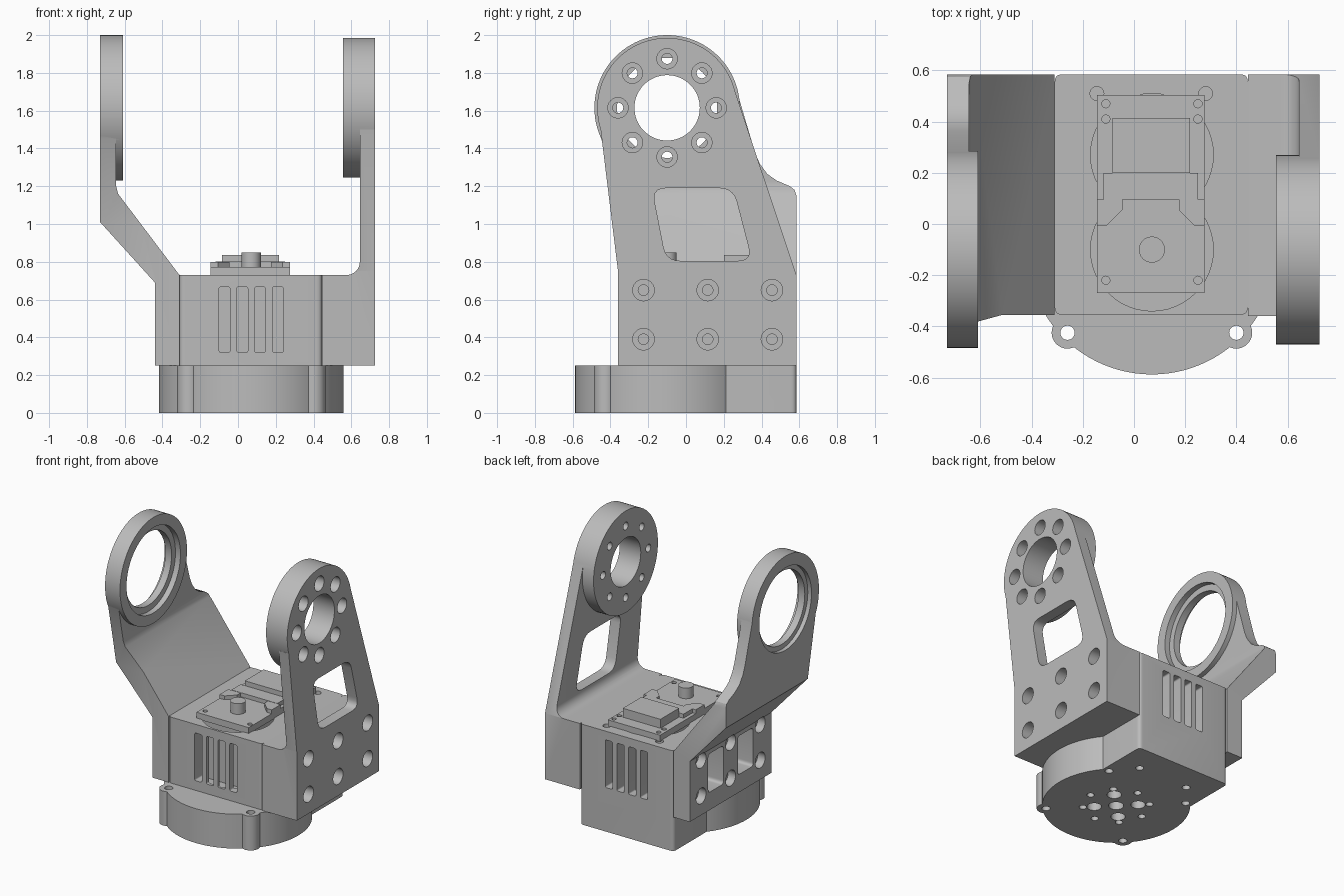
import bpy, bmesh, math
from mathutils import Vector

if "Cube" in bpy.data.objects:
    bpy.data.objects.remove(bpy.data.objects["Cube"], do_unlink=True)

grey = bpy.data.materials.new("machined grey")
grey.use_nodes = True
grey.diffuse_color = (0.5, 0.5, 0.5, 1)
grey.node_tree.nodes["Principled BSDF"].inputs["Base Color"].default_value = (0.5, 0.5, 0.5, 1)

AXES = {"X": lambda a, b, d: (d, a, b), "Y": lambda a, b, d: (a, d, b), "Z": lambda a, b, d: (a, b, d)}


def prism(name, pts, axis, lo, hi):
    """Extrude a closed 2D outline along an axis."""
    place = AXES[axis]
    bm = bmesh.new()
    ends = [[bm.verts.new(place(p[0], p[1], d)) for p in pts] for d in (lo, hi)]
    n = len(pts)
    for ring in ends:
        bm.faces.new(ring)
    for i in range(n):
        j = (i + 1) % n
        bm.faces.new((ends[0][i], ends[0][j], ends[1][j], ends[1][i]))
    bmesh.ops.recalc_face_normals(bm, faces=bm.faces)
    mesh = bpy.data.meshes.new(name)
    bm.to_mesh(mesh)
    bm.free()
    mesh.materials.append(grey)
    ob = bpy.data.objects.new(name, mesh)
    bpy.context.collection.objects.link(ob)
    return ob


def circle(a, b, r, n=32):
    return [(a + r * math.cos(math.tau * i / n), b + r * math.sin(math.tau * i / n)) for i in range(n)]


def rect(a0, a1, b0, b1):
    return [(a0, b0), (a1, b0), (a1, b1), (a0, b1)]


def rounded(pts, r, steps=5):
    """Round every corner of an outline."""
    out = []
    for i, p in enumerate(pts):
        p = Vector(p)
        ends = [p + (Vector(pts[k % len(pts)]) - p).normalized() * r for k in (i - 1, i + 1)]
        for s in range(steps + 1):
            t = s / steps
            out.append((1 - t) ** 2 * ends[0] + 2 * t * (1 - t) * p + t * t * ends[1])
    return out


def cut(*args):
    return ("DIFFERENCE", prism("cutter", *args))


def add(*args):
    return ("UNION", prism("addition", *args))


def combine(ob, operations):
    """Apply a list of boolean operations, then remove the helpers."""
    for kind, other in operations:
        mod = ob.modifiers.new(kind, "BOOLEAN")
        mod.operation, mod.object, mod.solver = kind, other, "EXACT"
    deps = bpy.context.evaluated_depsgraph_get()
    mesh = bpy.data.meshes.new_from_object(ob.evaluated_get(deps))
    ob.modifiers.clear()
    ob.data = mesh
    for kind, other in operations:
        bpy.data.objects.remove(other, do_unlink=True)


CX, CY, CZ = 0.07, -0.1, 1.615          # turning axes
BACK, FRONT = 0.585, -0.355
BOLTS = [(y, z) for y in (-0.225, 0.115, 0.455) for z in (0.39, 0.65)]
WINDOWS = [rounded(rect(y - 0.088, y + 0.088, 0.38, 0.66), 0.025) for y in (-0.055, 0.285)]

# Housing: rounded box on a round foot with screw ears
housing = prism("housing", rounded(rect(-0.31, 0.445, FRONT, BACK), 0.03), "Z", 0, 0.73)
ops = [add(circle(CX, CY, 0.488, 96), "Z", 0, 0.25)]
ears = [(-0.26, -0.425), (0.4, -0.425)]
for x, y in ears:
    ops.append(add(circle(x, y, 0.062), "Z", 0, 0.25))
for x, y in ears:
    ops.append(cut(circle(x, y, 0.028, 20), "Z", -0.1, 0.3))
# Motor pockets
for y in (CY, 0.27):
    ops.append(cut(circle(CX, y, 0.24, 48), "Z", 0.3, 0.8))
for x in (-0.145, 0.28):
    ops.append(cut(circle(x, 0.51, 0.027, 20), "Z", 0.6, 0.8))
# Vent slots front and back
for i in range(4):
    x = CX + (i - 1.5) * 0.094
    slot = rounded(rect(x - 0.029, x + 0.029, 0.32, 0.667), 0.012)
    ops.append(cut(slot, "Y", -0.4, -0.24))
    ops.append(cut(slot, "Y", 0.45, 0.65))
for w in WINDOWS:
    ops.append(cut(w, "X", -0.35, -0.18))
# Underside screw pattern
for x, y in [(0.4, 0.22), (-0.26, 0.22), (0.27, 0.38), (-0.13, 0.38)]:
    ops.append(cut(circle(x, y, 0.027, 16), "Z", -0.1, 0.12))
ops.append(cut(circle(CX, CY, 0.05, 24), "Z", -0.1, 0.2))
for i in range(4):
    a = math.pi / 2 * i + math.pi / 4
    ops.append(cut(circle(CX + 0.145 * math.cos(a), CY + 0.145 * math.sin(a), 0.048, 24), "Z", -0.1, 0.2))
for i in range(8):
    a = math.pi / 4 * i
    ops.append(cut(circle(CX + 0.22 * math.cos(a), CY + 0.22 * math.sin(a), 0.025, 16), "Z", -0.1, 0.1))
combine(housing, ops)

# Left arm: upright plate with filleted foot and drilled boss
fillet = [(0.575 + 0.07 * math.cos(a), 0.8 + 0.07 * math.sin(a))
          for a in [-math.pi / 2 * i / 8 for i in range(9)]]
left_arm = prism("left_arm", [(0.445, 0.25), (0.725, 0.25), (0.725, 2.1), (0.645, 2.1)] + fillet
                 + [(0.445, 0.73)], "Y", -0.7, 0.7)
side = [(-0.36, 0.25), (BACK, 0.25), (BACK, 0.73), (0.25, 1.73), (CY, 1.85), (-0.452, 1.5), (-0.36, 0.75)]
ops = [("INTERSECT", prism("outline", side, "X", 0.3, 0.9)),
       add(circle(CY, CZ, 0.37, 96), "X", 0.555, 0.725),
       cut(circle(CY, CZ, 0.173, 64), "X", 0.4, 0.9),
       cut(rounded([(-0.18, 1.19), (0.25, 1.19), (0.35, 0.805), (-0.105, 0.805)], 0.075), "X", 0.6, 0.8)]
for i in range(8):
    a = math.pi / 4 * i
    y, z = CY + 0.26 * math.cos(a), CZ + 0.26 * math.sin(a)
    ops.append(cut(circle(y, z, 0.054, 24), "X", 0.645, 0.8))
    ops.append(cut(circle(y, z, 0.028, 16), "X", 0.5, 0.7))
for y, z in BOLTS:
    ops.append(cut(circle(y, z, 0.057, 24), "X", 0.645, 0.8))
    ops.append(cut(circle(y, z, 0.028, 16), "X", 0.5, 0.7))
combine(left_arm, ops)

# Right arm: side panel sloping outward to a stepped bearing ring
right_arm = prism("right_arm", [(-0.31, 0.25), (-0.31, 0.73), (-0.635, 1.16), (-0.645, 1.2), (-0.645, 2.1),
                                (-0.73, 2.1), (-0.73, 1.01), (-0.44, 0.69), (-0.44, 0.25)], "Y", -0.7, 0.7)
side = [(FRONT, 0.25), (BACK, 0.25), (BACK, 1.15), (0.575, 1.18), (0.55, 1.2), (0.48, 1.23), (0.43, 1.265),
        (0.39, 1.32), (0.365, 1.38), (0.26, 1.735), (CY, 1.85), (-0.45, 1.46), (FRONT, 1.0)]
ops = [("INTERSECT", prism("outline", side, "X", -0.9, -0.2)),
       add(circle(CY, CZ, 0.385, 96), "X", -0.73, -0.61),
       cut(circle(CY, CZ, 0.265, 64), "X", -0.9, -0.5),
       cut(circle(CY, CZ, 0.31, 64), "X", -0.65, -0.5),
       cut(circle(CY, CZ, 0.3, 64), "X", -0.9, -0.7)]
for w in WINDOWS:
    ops.append(cut(w, "X", -0.6, -0.2))
for y, z in BOLTS:
    ops.append(cut(circle(y, z, 0.057, 24), "X", -0.6, -0.38))
    ops.append(cut(circle(y, z, 0.028, 16), "X", -0.5, -0.2))
combine(right_arm, ops)

# Motor: case, flange, cover, corner tabs and shaft
parts = [prism("motor_case", rect(-0.12, 0.25, -0.24, 0.47), "Z", 0.3, 0.74)]
flange = prism("motor_flange", rect(-0.145, 0.275, -0.27, 0.505), "Z", 0.725, 0.772)
combine(flange, [cut(circle(x, y, 0.016, 16), "Z", 0.745, 0.9)
                 for x in (-0.11, 0.25) for y in (-0.22, 0.41, 0.47)])
parts += [flange,
          prism("motor_cover", rect(-0.085, 0.218, 0.2, 0.415), "Z", 0.76, 0.837),
          prism("motor_bar", rect(-0.12, 0.25, 0.095, 0.2), "Z", 0.76, 0.802),
          prism("motor_shaft", circle(CX, CY, 0.051), "Z", 0.76, 0.85)]
for name, s in (("right_tab", -1), ("left_tab", 1)):
    x = 0.065
    parts.append(prism(name, [(x + s * 0.21, -0.005), (x + s * 0.21, 0.095), (x + s * 0.11, 0.095),
                              (x + s * 0.11, 0.055), (x + s * 0.17, -0.005)], "Z", 0.76, 0.8))

# Smooth the round walls, keep machined edges sharp
bpy.ops.object.select_all(action="DESELECT")
for ob in [housing, left_arm, right_arm] + parts:
    ob.select_set(True)
    bpy.context.view_layer.objects.active = ob
bpy.ops.object.shade_smooth_by_angle(angle=math.radians(30))
